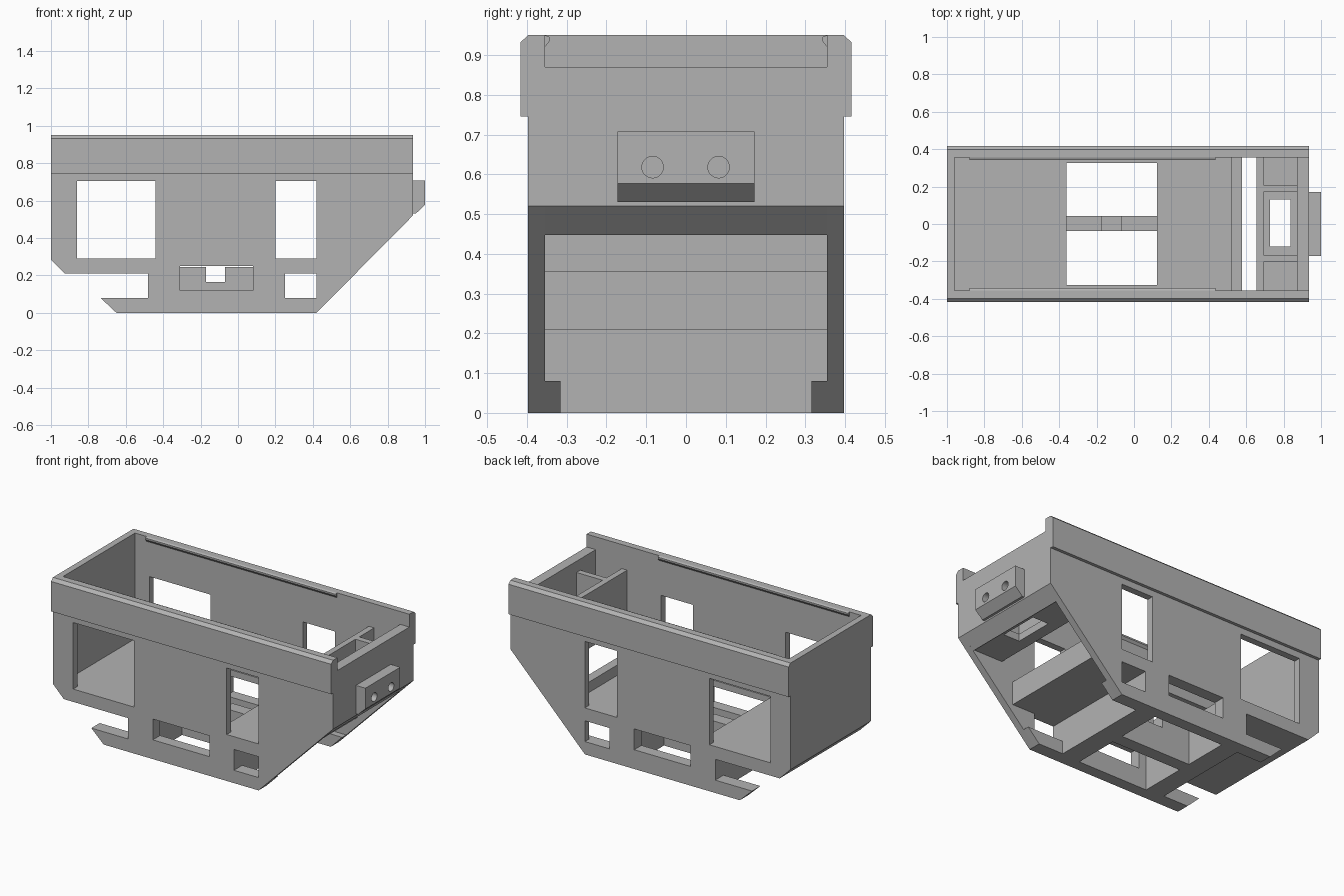
import bpy, bmesh, math
from mathutils import Matrix

if "Cube" in bpy.data.objects:
    bpy.data.objects.remove(bpy.data.objects["Cube"])

grey = bpy.data.materials.new("plain_grey")
grey.use_nodes = True
tone = (0.45, 0.45, 0.45, 1)
grey.diffuse_color = tone
grey.node_tree.nodes["Principled BSDF"].inputs["Base Color"].default_value = tone

IN, OUT = 0.355, 0.397      # inner and outer half widths of the shell


def finish(name, bm):
    bmesh.ops.recalc_face_normals(bm, faces=bm.faces)
    mesh = bpy.data.meshes.new(name)
    bm.to_mesh(mesh)
    bm.free()
    mesh.materials.append(grey)
    obj = bpy.data.objects.new(name, mesh)
    bpy.context.collection.objects.link(obj)
    return obj


def extrude(bm, points, shift):
    face = bm.faces.new([bm.verts.new(p) for p in points])
    made = bmesh.ops.extrude_face_region(bm, geom=[face])["geom"]
    bmesh.ops.translate(bm, vec=shift, verts=[v for v in made if isinstance(v, bmesh.types.BMVert)])


def side_prism(name, profile, y0, y1):
    """Side outline (x, z) pushed across the width."""
    bm = bmesh.new()
    extrude(bm, [(x, y0, z) for x, z in profile], (0, y1 - y0, 0))
    return finish(name, bm)


def end_prism(name, profile, x0, x1):
    """End outline (y, z) pushed along the length."""
    bm = bmesh.new()
    extrude(bm, [(x0, y, z) for y, z in profile], (x1 - x0, 0, 0))
    return finish(name, bm)


def boxes(name, *ranges):
    bm = bmesh.new()
    for x0, x1, y0, y1, z0, z1 in ranges:
        extrude(bm, [(x0, y0, z0), (x1, y0, z0), (x1, y1, z0), (x0, y1, z0)], (0, 0, z1 - z0))
    return finish(name, bm)


def bake(obj):
    graph = bpy.context.evaluated_depsgraph_get()
    obj.data = bpy.data.meshes.new_from_object(obj.evaluated_get(graph))
    obj.modifiers.clear()


def cut(obj, cutter):
    cutter.hide_render = True
    mod = obj.modifiers.new("cut", "BOOLEAN")
    mod.operation, mod.solver, mod.object = "DIFFERENCE", "EXACT", cutter
    bake(obj)
    bpy.data.objects.remove(cutter)


def mirror(obj):
    mod = obj.modifiers.new("mirror", "MIRROR")
    mod.use_axis = (False, True, False)
    mod.use_mirror_merge = False
    bake(obj)


# Side walls with window openings
outline = [(-1, .95), (-1, .285), (-.925, .21), (-.48, .21), (-.48, .08), (-.735, .08),
           (-.65, 0), (.42, 0), (.935, .52), (.935, .95)]
slot = (-.31, .08, -1, 1, .12, .25)
walls = side_prism("side_walls", outline, IN, OUT)
cut(walls, boxes("window_cutter", (-.86, -.44, 0, 1, .29, .705), (.2, .42, 0, 1, .29, .705),
                 (.25, .42, 0, 1, .08, .21), slot))
mirror(walls)

# Thick chamfered band along the top and the small inner ridge
mirror(end_prism("top_bands", [(OUT, .745), (.416, .745), (.416, .932), (OUT, .95)], -1, .935))
mirror(end_prism("inner_ridges", [(IN, .95), (.343, .945), (.343, .935), (IN, .92)], -.88, .435))

# End walls
boxes("rear_wall", (-1, -.96, -IN, IN, .29, .95))
side_prism("nose_wall", [(.862, .447), (.935, .52), (.935, .87), (.872, .87), (.872, .5), (.862, .5)], -IN, IN)

# Raised decks
side_prism("rear_deck", [(-1, .29), (-1, .285), (-.925, .21), (-.48, .21), (-.48, .29)], -IN, IN)
side_prism("front_deck", [(.25, .21), (.577, .21), (.577, .355), (.52, .355), (.52, .29), (.25, .29)], -IN, IN)

# Middle pit open at the bottom, with notched centre bar
pit = boxes("middle_pit", (-.48, .25, -IN, IN, 0, .29))
cut(pit, boxes("pit_cutter", (-.36, .122, -.325, .325, -1, 1)))
cut(pit, boxes("slot_cutter", slot))
side_prism("centre_bar", [(-.36, 0), (.122, 0), (.122, .245), (-.07, .245), (-.07, .165),
                          (-.17, .165), (-.17, .245), (-.36, .245)], -.037, .043)

# Low lips along the bottom edges
mirror(side_prism("front_lips", [(.25, 0), (.42, 0), (.499, .08), (.25, .08)], .315, IN))
mirror(side_prism("rear_prongs", [(-.735, .08), (-.65, 0), (-.48, 0), (-.48, .08)], .315, IN))

# Nose shelf with upright cross plate, ribs and an opening
shelf = boxes("nose_shelf", (.655, .862, -IN, IN, .455, .5))
cut(shelf, boxes("shelf_cutter", (.728, .838, -.12, .13, 0, 1)))
boxes("cross_plate", (.655, .692, -IN, IN, .5, .8))
boxes("nose_ribs", (.692, .872, -.203, -.165, .5, .8), (.692, .872, .17, .208, .5, .8))

# Nose block with two round sockets
block = side_prism("nose_block", [(.935, .53), (.95, .53), (1, .577), (1, .707), (.935, .707)], -.172, .172)
bm = bmesh.new()
for y in (-.084, .082):
    bmesh.ops.create_cone(bm, cap_ends=True, segments=32, radius1=.027, radius2=.027, depth=.1,
                          matrix=Matrix.Translation((.99, y, .618)) @ Matrix.Rotation(math.pi / 2, 4, "Y"))
cut(block, finish("socket_cutter", bm))
